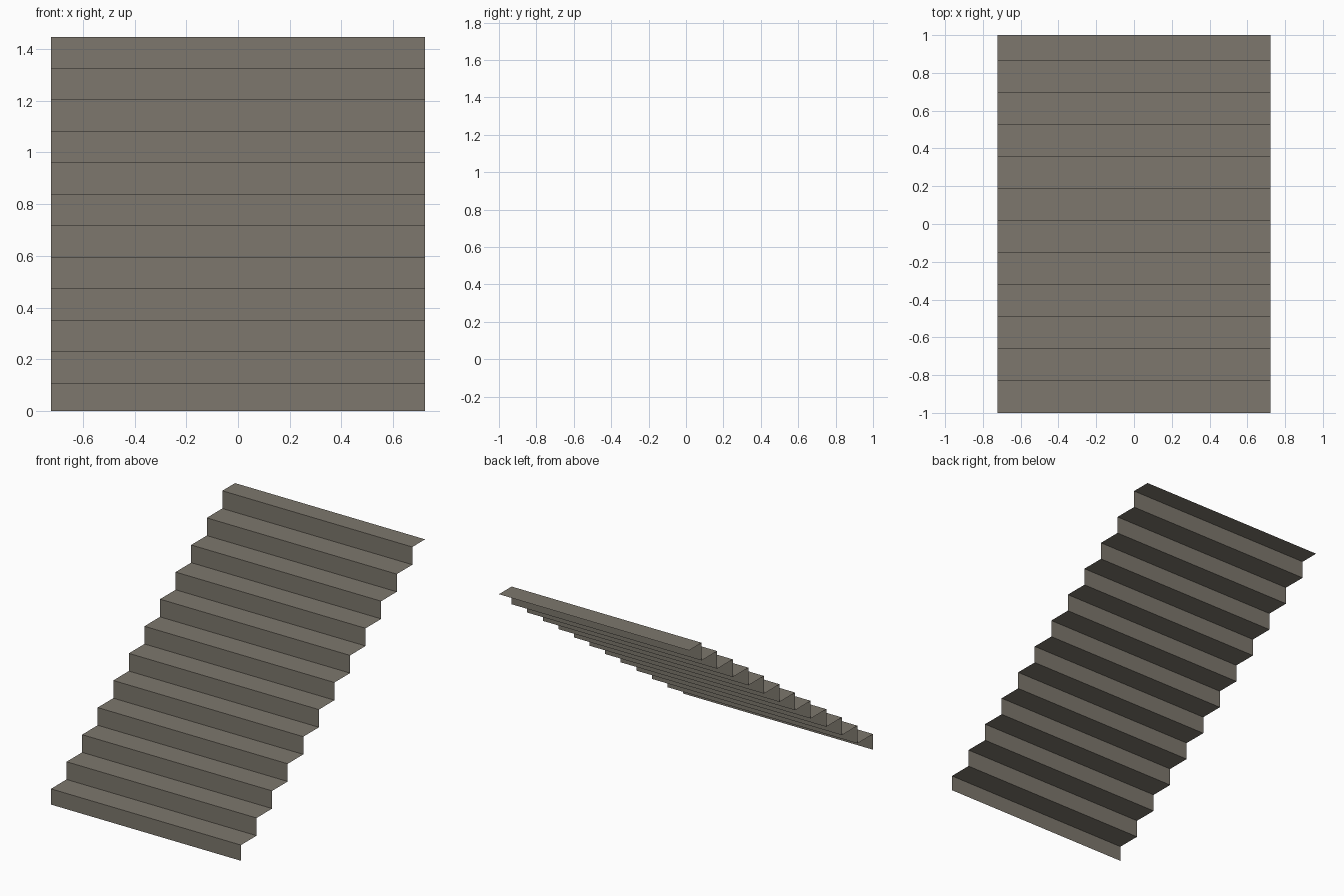
import bpy, bmesh

if "Cube" in bpy.data.objects:
    bpy.data.objects.remove(bpy.data.objects["Cube"])

HALF_WIDTH = 0.723
STEPS = 12
RISE, FIRST_RISE = 0.1217, 0.108
RUN, LAST_RUN = 0.1693, 0.138

# Warm grey stone colour
stone = bpy.data.materials.new("warm grey stone")
stone.diffuse_color = (0.205, 0.185, 0.153, 1.0)
stone.use_nodes = True
stone.node_tree.nodes["Principled BSDF"].inputs["Base Color"].default_value = stone.diffuse_color

# Zigzag profile of risers and treads, as (y, z)
y, z = -1.0, 0.0
profile = [(y, z)]
for i in range(STEPS):
    z += FIRST_RISE if i == 0 else RISE
    profile.append((y, z))
    y += LAST_RUN if i == STEPS - 1 else RUN
    profile.append((y, z))

# Sweep the profile across the width as an open, folded sheet
bm = bmesh.new()
rows = [[bm.verts.new((x, py, pz)) for x in (-HALF_WIDTH, HALF_WIDTH)]
        for py, pz in profile]
for (a, b), (c, d) in zip(rows, rows[1:]):
    bm.faces.new((a, b, d, c))

mesh = bpy.data.meshes.new("stair_treads_and_risers")
bm.to_mesh(mesh)
bm.free()
mesh.materials.append(stone)
stairs = bpy.data.objects.new("stair_treads_and_risers", mesh)
bpy.context.collection.objects.link(stairs)
